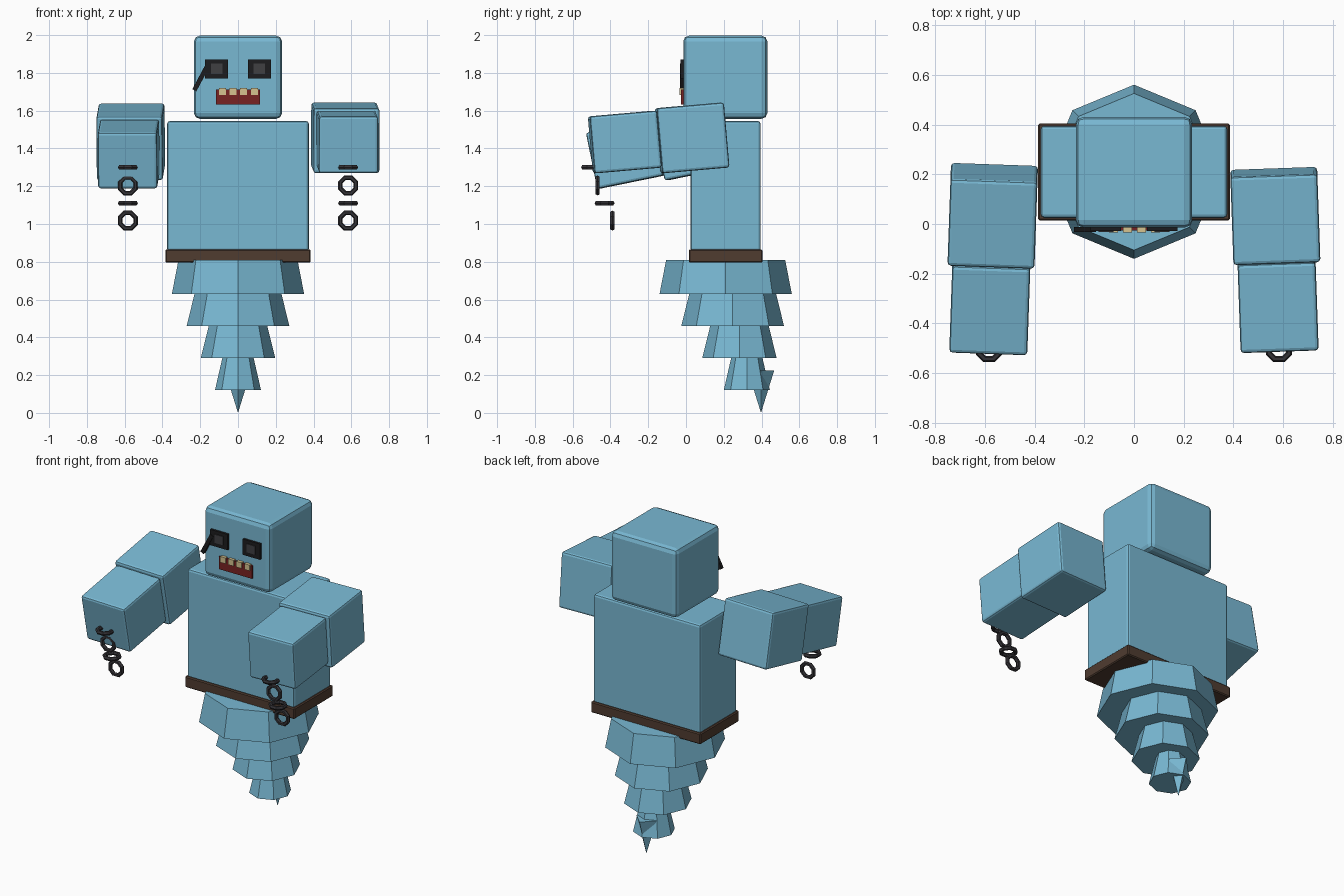
import bpy
from math import radians, pi

cube = bpy.data.objects.get("Cube")
if cube:
    bpy.data.objects.remove(cube)


def material(name, rgb):
    m = bpy.data.materials.new(name)
    m.use_nodes = True
    m.diffuse_color = (*rgb, 1)
    m.node_tree.nodes["Principled BSDF"].inputs["Base Color"].default_value = (*rgb, 1)
    return m


blue = material("sky blue", (0.19, 0.48, 0.65))
brown = material("belt brown", (0.08, 0.045, 0.03))
black = material("eye black", (0.012, 0.012, 0.013))
grey = material("pupil grey", (0.05, 0.05, 0.055))
iron = material("chain iron", (0.035, 0.033, 0.038))
red = material("mouth red", (0.19, 0.016, 0.016))
cream = material("tooth cream", (0.68, 0.55, 0.28))


def finish(name, mat):
    ob = bpy.context.object
    ob.name = name
    ob.data.materials.append(mat)
    return ob


def box(name, loc, size, mat, bevel=0, segments=2, rot=(0, 0, 0)):
    bpy.ops.mesh.primitive_cube_add(size=1, location=loc)
    ob = finish(name, mat)
    ob.scale = size
    bpy.ops.object.transform_apply(location=False, rotation=False, scale=True)
    ob.rotation_euler = [radians(a) for a in rot]
    if bevel:
        mod = ob.modifiers.new("bevel", 'BEVEL')
        mod.width = bevel
        mod.segments = segments
    return ob


def cone(name, sides, r_low, r_top, y, z_low, z_top, mat):
    bpy.ops.mesh.primitive_cone_add(vertices=sides, radius1=r_low, radius2=r_top,
                                    depth=z_top - z_low, location=(0, y, (z_low + z_top) / 2))
    return finish(name, mat)


# Head, torso and belt
box("head", (0, 0.208, 1.777), (0.466, 0.445, 0.44), blue, 0.03)
box("torso", (0, 0.21, 1.2), (0.75, 0.37, 0.69), blue, 0.014)
box("belt", (0, 0.21, 0.83), (0.77, 0.39, 0.07), brown, 0.006, 1)

# Tail of stacked, flared tiers leaning backwards
tiers = [(0.35, 0.315, 0.21), (0.272, 0.23, 0.247), (0.197, 0.155, 0.283), (0.122, 0.083, 0.322)]
for i, (low, top, y) in enumerate(tiers):
    z = 0.63 - 0.17 * i
    cone(f"tail_tier_{i + 1}", 8, low, top, y, z, z + (0.18 if i == 0 else 0.17), blue)
cone("tail_spike", 4, 0.0, 0.07, 0.397, 0.0, 0.225, blue)

# Arms, each a thick upper block and a slimmer forearm
for side, s, pitch, upper, fore in (
        ("left", 1, 5, (0.568, 0.032, 1.456), (0.579, -0.324, 1.434)),
        ("right", -1, 11.5, (-0.568, 0.033, 1.435), (-0.579, -0.32, 1.37))):
    rot = (pitch, 0, 2 * s)
    box(side + "_upper_arm", upper, (0.35, 0.357, 0.346), blue, 0.014, rot=rot)
    box(side + "_forearm", fore, (0.314, 0.357, 0.303), blue, 0.014, rot=rot)

    # Broken chain of links alternating flat and upright
    for i, (y, z) in enumerate(((-0.503, 1.3), (-0.468, 1.204), (-0.431, 1.11), (-0.39, 1.018))):
        bpy.ops.mesh.primitive_torus_add(major_segments=8, minor_segments=6, major_radius=0.044,
                                         minor_radius=0.013, location=(0.583 * s, y, z))
        link = finish(f"{side}_chain_link_{i + 1}", iron)
        link.rotation_euler = (pi / 2 * (i % 2), 0 if i % 2 == 0 else pi / 8, pi / 8 * (1 - i % 2))

    # Eyes
    box(side + "_eye", (0.114 * s, -0.02, 1.82), (0.122, 0.018, 0.1), black)
    box(side + "_pupil", (0.112 * s, -0.03, 1.822), (0.06, 0.006, 0.054), grey)

# Eye strap running down to the edge of the face
box("eye_strap", (-0.197, -0.023, 1.772), (0.024, 0.02, 0.145), black, rot=(0, 28, 0))

# Mouth with four upper teeth
box("mouth", (0, -0.019, 1.673), (0.232, 0.016, 0.08), red)
for i in range(4):
    box(f"tooth_{i + 1}", (-0.083 + 0.0565 * i, -0.024, 1.701), (0.037, 0.02, 0.037), cream)
